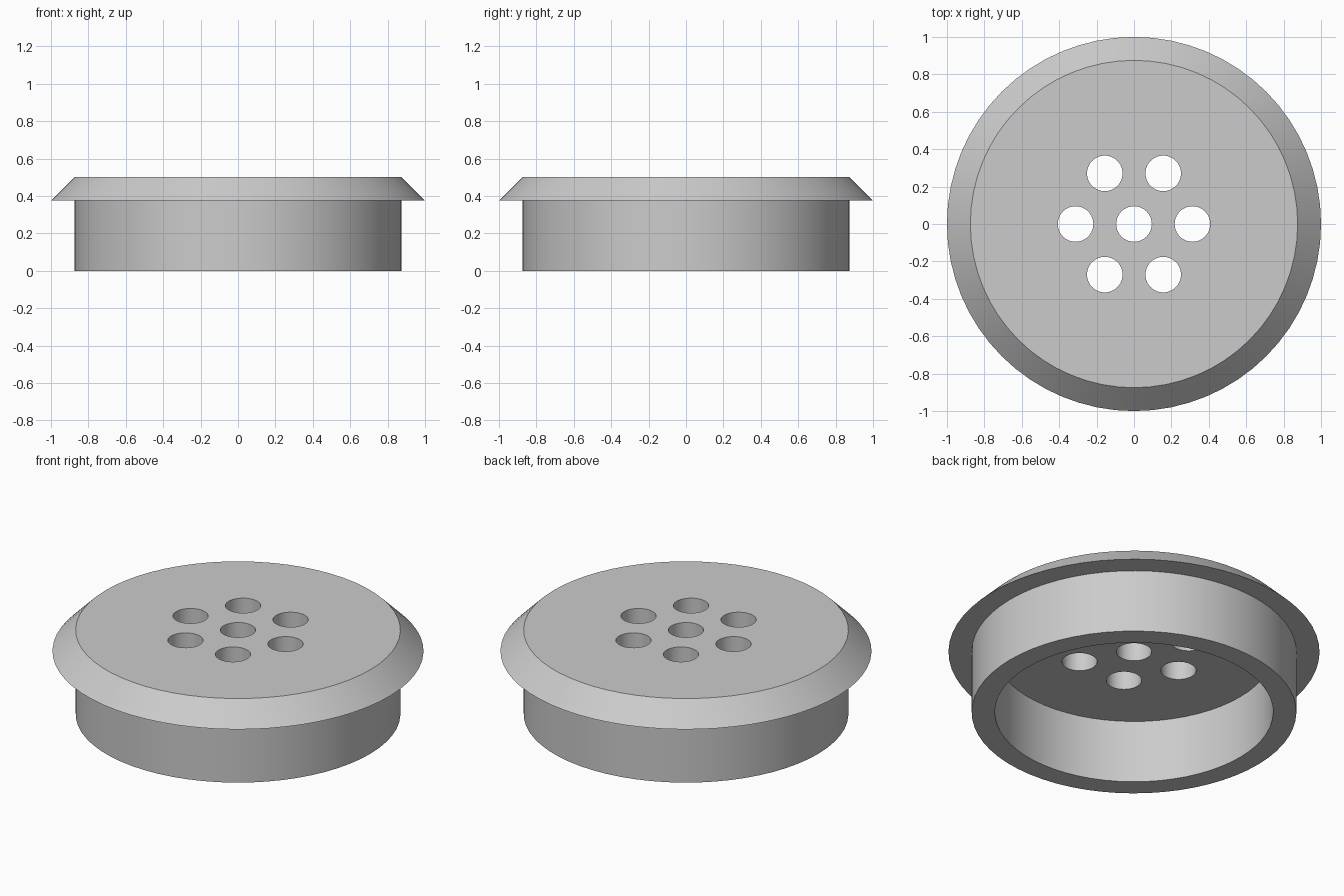
import bpy
import bmesh
from math import cos, sin, pi, radians

cube = bpy.data.objects.get("Cube")
if cube:
    bpy.data.objects.remove(cube, do_unlink=True)

SEGMENTS = 64
HOLE_SEGMENTS = 48
HOLE_RADIUS = 0.095
HOLE_RING = 0.3125

grey = bpy.data.materials.new("light grey")
grey.use_nodes = True
colour = (0.6, 0.6, 0.6, 1)
grey.diffuse_color = colour
grey.node_tree.nodes["Principled BSDF"].inputs["Base Color"].default_value = colour


def lathe(name, profile, segments):
    """Turn an open (radius, z) profile about z and cap both ends."""
    bm = bmesh.new()
    angles = [2 * pi * i / segments for i in range(segments)]
    rings = [[bm.verts.new((r * cos(a), r * sin(a), z)) for a in angles]
             for r, z in profile]
    for low, high in zip(rings, rings[1:]):
        for i in range(segments):
            j = (i + 1) % segments
            bm.faces.new((low[i], low[j], high[j], high[i]))
    bm.faces.new(rings[0])
    bm.faces.new(rings[-1])
    bmesh.ops.recalc_face_normals(bm, faces=bm.faces)
    mesh = bpy.data.meshes.new(name)
    bm.to_mesh(mesh)
    bm.free()
    mesh.materials.append(grey)
    obj = bpy.data.objects.new(name, mesh)
    bpy.context.collection.objects.link(obj)
    return obj


# Hollow cap: inner ceiling, skirt wall, underside of flange, bevelled rim, top
cap = lathe("vented_cap", [(0.75, 0.375), (0.75, 0), (0.875, 0),
                           (0.875, 0.375), (1, 0.375), (0.875, 0.5)], SEGMENTS)

# Vent holes: one in the centre and six around it
centres = [(0, 0)] + [(HOLE_RING * cos(k * pi / 3), HOLE_RING * sin(k * pi / 3))
                      for k in range(6)]
cutters = []
for x, y in centres:
    cutter = lathe("hole_cutter", [(HOLE_RADIUS, 0.2), (HOLE_RADIUS, 0.7)],
                   HOLE_SEGMENTS)
    cutter.location = (x, y, 0)
    cutter.hide_render = True
    cutters.append(cutter)
    cut = cap.modifiers.new("vent_hole", 'BOOLEAN')
    cut.operation = 'DIFFERENCE'
    cut.solver = 'EXACT'
    cut.object = cutter

# Bake the holes, drop the cutters and smooth the round walls
bpy.ops.object.select_all(action='DESELECT')
cap.select_set(True)
bpy.context.view_layer.objects.active = cap
for modifier in list(cap.modifiers):
    bpy.ops.object.modifier_apply(modifier=modifier.name)
for cutter in cutters:
    bpy.data.objects.remove(cutter, do_unlink=True)
bpy.ops.object.shade_smooth_by_angle(angle=radians(30))
